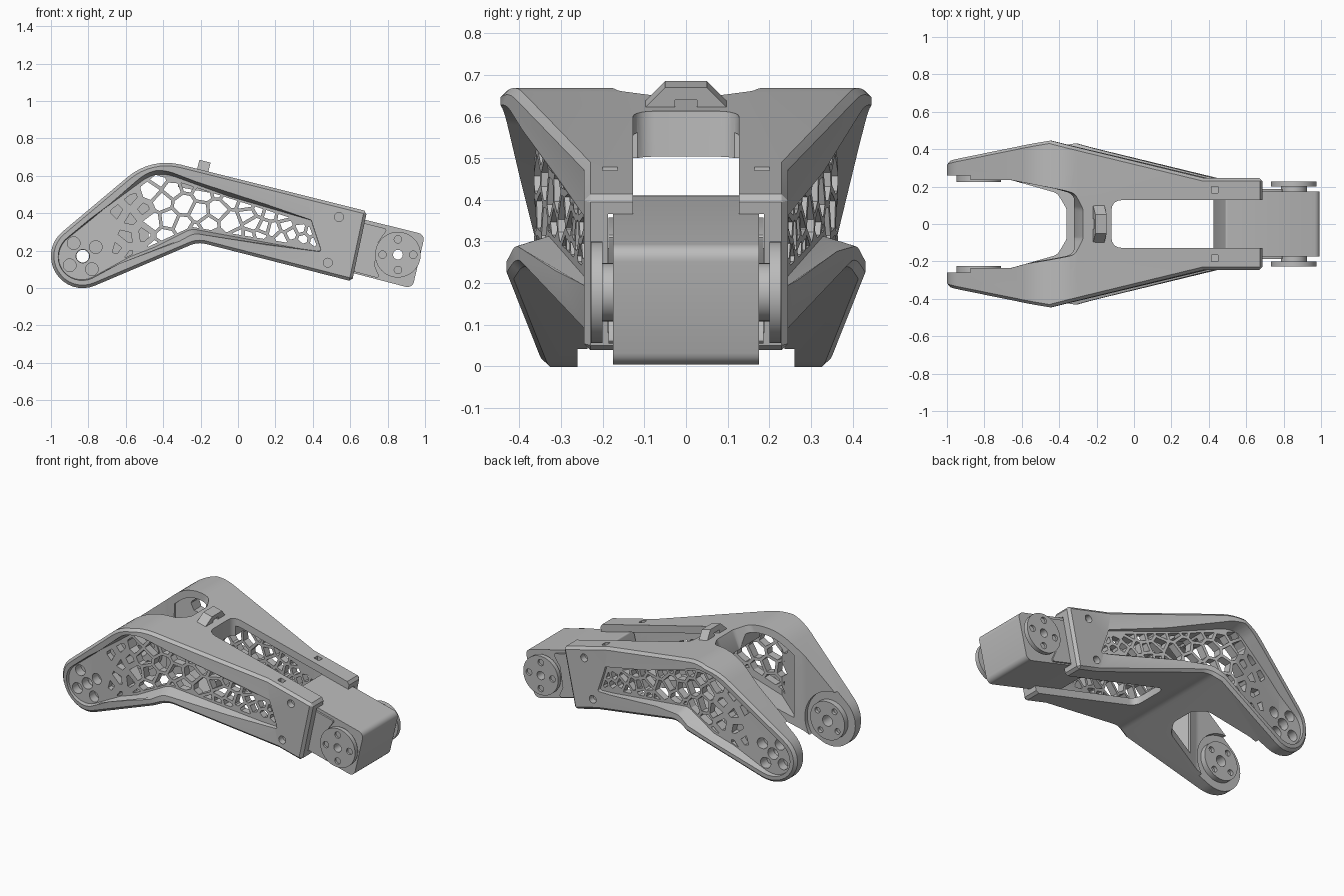
import bpy, bmesh, math, random
from mathutils import Vector

if "Cube" in bpy.data.objects:
    bpy.data.objects.remove(bpy.data.objects["Cube"])

grey = bpy.data.materials.new("plain grey")
grey.use_nodes = True
grey.diffuse_color = (0.5, 0.5, 0.5, 1)
grey.node_tree.nodes["Principled BSDF"].inputs["Base Color"].default_value = (0.5, 0.5, 0.5, 1)


# ---- helpers ----
def fillet(corners, n=9):
    """Round each (u, v, radius) corner into an arc of n points."""
    out = []
    for i, c in enumerate(corners):
        p = Vector(c[:2])
        a = (Vector(corners[i - 1][:2]) - p).normalized()
        b = (Vector(corners[(i + 1) % len(corners)][:2]) - p).normalized()
        half = a.angle(b) / 2
        if c[2] == 0:
            out.append(p)
            continue
        mid = p + (a + b).normalized() * c[2] / math.sin(half)
        s = p + a * c[2] / math.tan(half) - mid
        e = p + b * c[2] / math.tan(half) - mid
        turn = s.angle_signed(e)
        for k in range(n):
            t = -turn * k / (n - 1)
            out.append(mid + Vector((s.x * math.cos(t) - s.y * math.sin(t),
                                     s.x * math.sin(t) + s.y * math.cos(t))))
    return out


def inset(corners, d):
    """Move every edge of a clockwise outline inwards by d."""
    out = []
    for i, c in enumerate(corners):
        p = Vector(c[:2])
        a = (p - Vector(corners[i - 1][:2])).normalized()
        b = (Vector(corners[(i + 1) % len(corners)][:2]) - p).normalized()
        na, nb = Vector((a.y, -a.x)), Vector((b.y, -b.x))
        q = p + (na + nb) * d / (1 + na.dot(nb))
        r = c[2] + (d if a.cross(b) > 0 else -d)
        out.append((q.x, q.y, max(r, 0)))
    return out


def loft(name, pairs):
    """One object of closed lofts between pairs of 3D rings."""
    bm = bmesh.new()
    for ring_a, ring_b in pairs:
        va, vb = [bm.verts.new(p) for p in ring_a], [bm.verts.new(p) for p in ring_b]
        n = len(va)
        bm.faces.new(va)
        bm.faces.new(vb[::-1])
        for i in range(n):
            bm.faces.new((va[i], vb[i], vb[(i + 1) % n], va[(i + 1) % n]))
    bmesh.ops.remove_doubles(bm, verts=bm.verts, dist=0.0015)
    bmesh.ops.recalc_face_normals(bm, faces=bm.faces)
    me = bpy.data.meshes.new(name)
    bm.to_mesh(me)
    bm.free()
    me.materials.append(grey)
    ob = bpy.data.objects.new(name, me)
    bpy.context.collection.objects.link(ob)
    return ob


def side(name, prisms):
    """Prisms drawn in x, z and running along y: (points, y0, y1[, far points])."""
    return loft(name, [([(p[0], y0, p[1]) for p in pts], [(p[0], y1, p[1]) for p in (far[0] if far else pts)])
                       for pts, y0, y1, *far in prisms])


def plan(name, pts, z0, z1, far=None):
    return loft(name, [([(p[0], p[1], z0) for p in pts], [(p[0], p[1], z1) for p in far or pts])])


def slab(c, a, b):
    """Block whose two sides lie on y = +-(c + a x + b z)."""
    ends = [(-1.2, -0.2), (1.2, -0.2), (1.2, 1), (-1.2, 1)]
    return loft("tool", [[[(x, sg * (c + a * x + b * z), z) for x, z in ends] for sg in (1, -1)]])


def both(half):
    """Mirror a half plan outline across y = 0."""
    return list(half) + [(p[0], -p[1], *p[2:]) for p in reversed(half)]


def apply(ob):
    me = bpy.data.meshes.new_from_object(ob.evaluated_get(bpy.context.evaluated_depsgraph_get()))
    ob.modifiers.clear()
    ob.data = me


def boolean(ob, tool, op="DIFFERENCE"):
    m = ob.modifiers.new("bool", "BOOLEAN")
    m.operation, m.solver, m.object, m.use_self = op, "EXACT", tool, True
    apply(ob)
    bpy.data.objects.remove(tool)
    return ob


def disc(x, z, r, n=32):
    return [(x + r * math.cos(math.tau * i / n), z + r * math.sin(math.tau * i / n)) for i in range(n)]


def ring_of(x, z, dist, r, turn):
    return [disc(x + dist * math.cos(turn + k * math.pi / 2), z + dist * math.sin(turn + k * math.pi / 2), r, 20)
            for k in range(4)]


def on_both(shapes, y0, y1):
    return [(s, sg * y0, sg * y1) for s in shapes for sg in (1, -1)]


# ---- frame: bent side outline trimmed by leaning side planes ----
bend = [(-0.898, -0.044, 0.168), (-1.0515, 0.206, 0.168), (-0.464, 0.699, 0.32)]
crotch = (-0.2145, 0.246, 0.13)
outline = bend + [(0.69, 0.41, 0), (0.61, 0.035, 0), crotch]
frame = side("leg_frame", [(fillet(outline), -0.6, 0.6)])
width = slab(0.3645, -0.255, -0.05)
tail = both([(0.1, 0.245), (0.8, 0.245)])
boolean(width, plan("tool", tail, -0.1, 0.9), "UNION")
boolean(frame, width, "INTERSECT")
boolean(frame, slab(0.4526, 0.134, 0.082), "INTERSECT")
m = frame.modifiers.new("chamfer", "BEVEL")
m.width, m.segments, m.limit_method, m.angle_limit = 0.016, 1, "ANGLE", math.radians(40)
m.use_clamp_overlap = False
apply(frame)

# hollow inside, then the thick cross bridge
hollow = side("tool", [(fillet(inset(bend + [(0.85, 0.37, 0), (0.85, -0.025, 0), crotch], 0.045)), -0.6, 0.6)])
room = both([(-0.6, 0.235), (-0.45, 0.315), (0.4, 0.187), (0.8, 0.187)])
boolean(hollow, plan("tool", room, -0.2, 1), "INTERSECT")
boolean(frame, hollow)
bridge = [(-0.32, 0.54), (-0.1, 0.5), (-0.1, 0.59), (-0.32, 0.64)]
boolean(frame, side("tool", [(bridge, -0.28, 0.28)]), "UNION")


# fork mouth (flaring open towards the top), motor slot and foot pockets
def mouth(end):
    return fillet(both([(-1.2, 0.236, 0), (-0.66, 0.236, 0.1), (end - 0.05, 0.165, 0.06), (end, 0.08, 0.06)]), 6)


boolean(frame, plan("tool", mouth(-0.36), -0.2, 0.46))
boolean(frame, plan("tool", mouth(-0.36), 0.45, 0.7, mouth(-0.25)))
slot = both([(-0.12, 0.127, 0.05), (0.9, 0.127, 0)])
boolean(frame, plan("tool", fillet(slot, 6), -0.2, 1))
boolean(frame, side("tool", on_both([disc(-0.87, 0.15, 0.205, 48)], 0.1, 0.26)))

# recessed outer panels with sloping walls
floor_edge = [(-0.878, 0.019, 0.115), (-0.986, 0.195, 0.115), (-0.424, 0.585, 0.2),
              (0.39, 0.36, 0.01), (0.445, 0.195, 0.01), (-0.28, 0.36, 0.1)]
rim_edge = [(-0.888, -0.012, 0.14), (-1.019, 0.2, 0.14), (-0.45, 0.657, 0.2),
            (0.40, 0.38, 0.01), (0.46, 0.175, 0.01), (-0.23, 0.275, 0.1)]
for sg in (1, -1):
    cut = side("tool", [(fillet(floor_edge), sg * 0.2, sg * 0.46, fillet(rim_edge))])
    depth = [(-1.1, 0.318), (-0.8, 0.318), (-0.45, 0.365), (0.48, 0.215), (0.48, 0.7), (-1.1, 0.7)]
    boolean(cut, plan("tool", [(x, sg * y) for x, y in depth], -0.2, 1), "INTERSECT")
    boolean(frame, cut)


# ---- web of cells cut through the panels ----
def clip(poly, point, normal):
    out = []
    for i, q in enumerate(poly):
        p = poly[i - 1]
        dp, dq = (p - point).dot(normal), (q - point).dot(normal)
        if dp * dq < 0:
            out.append(p + (q - p) * dp / (dp - dq))
        if dq <= 0:
            out.append(q)
    return out


random.seed(4)
seeds = []
for _ in range(6000):
    p = Vector((random.uniform(-0.8, 0.46), random.uniform(0.1, 0.68)))
    gap = 0.073 if p.x < 0.05 else 0.05
    if all((p - q).length > gap for q in seeds):
        seeds.append(p)
foot_lo, foot_hi, top = Vector((-0.878, 0.035)), Vector((-0.986, 0.175)), Vector((-0.44, 0.605))
end_hi, end_lo, low = Vector((0.375, 0.345)), Vector((0.425, 0.215)), Vector((-0.25, 0.327))
cells = []
for p in seeds:
    wall = 0.022 if p.x < -0.48 else 0.009
    cell = [p + Vector(o) for o in ((-0.08, -0.08), (0.08, -0.08), (0.08, 0.08), (-0.08, 0.08))]
    for q in seeds:
        if q is not p and (q - p).length < 0.3:
            n = (q - p).normalized()
            cell = clip(cell, (p + q) / 2 - n * wall, n)
    lower = (low, foot_lo) if p.x < low.x else (end_lo, low)
    for a, b in ((foot_hi, top), (top, end_hi), (end_hi, end_lo), lower):
        e = (b - a).normalized()
        cell = clip(cell, a, Vector((-e.y, e.x)))
    cell = clip(cell, Vector((-0.68, 0)), Vector((-1, 0)))
    cell = [c for i, c in enumerate(cell) if (c - cell[i - 1]).length > 0.004]
    area = abs(sum(cell[i - 1].cross(c) for i, c in enumerate(cell))) / 2 if len(cell) > 2 else 0
    if area > 0.0004:
        cells.append((cell, 0.3 if p.x < -0.5 else 0.14))
boolean(frame, side("tool", [(c, sg * y, sg * 0.365) for c, y in cells for sg in (1, -1)]))

# ---- screw holes ----
fx, fz = -0.83, 0.17
boolean(frame, side("tool", on_both(ring_of(fx, fz, 0.085, 0.034, 0.61) + [disc(fx, fz, 0.036)], 0.2, 0.5)))
boolean(frame, side("tool", on_both([disc(0.54, 0.38, 0.024), disc(0.48, 0.135, 0.024)], 0.205, 0.4)))
notch = [(0.415, 0.44), (0.45, 0.44), (0.45, 0.6), (0.415, 0.6)]
boolean(frame, side("tool", on_both([notch], 0.165, 0.2)))

# ---- foot discs on the inner faces ----
for name, sg in (("left_foot_disc", 1), ("right_foot_disc", -1)):
    ob = side(name, [(disc(fx, fz, 0.12, 48), sg * 0.225, sg * 0.262)])
    boolean(ob, side("tool", [(disc(fx, fz, 0.034), sg * 0.2, sg * 0.3)]))
    boolean(ob, side("tool", [(s, sg * 0.2, sg * 0.245) for s in ring_of(fx, fz, 0.085, 0.018, 0.61)]))

# ---- cable clip on the bridge ----
arch = [(-0.12, 0.61), (-0.12, 0.628), (-0.1, 0.635), (-0.05, 0.685), (0.05, 0.685), (0.1, 0.635),
        (0.12, 0.628), (0.12, 0.61), (0.026, 0.605), (0.026, 0.655), (-0.026, 0.655), (-0.026, 0.605)]
loft("cable_clip", [([(-0.225 + (z - 0.61) * 0.25, y, z) for y, z in arch],
                     [(-0.165 + (z - 0.61) * 0.25, y, z - 0.015) for y, z in arch])])

# ---- motor ----
block = [(0.49, 0.412, 0.01), (1.0, 0.285, 0.035), (0.932, -0.003, 0.035), (0.422, 0.13, 0.01)]
motor = side("motor_body", [(fillet(block, 6), -0.175, 0.175)])
mx, mz = 0.855, 0.178
boolean(motor, side("tool", [(disc(mx, mz, 0.026), -0.3, 0.3)]))
ear = fillet([(0.62, 0.36, 0.01), (0.80, 0.315, 0.01), (0.75, 0.245, 0.01), (0.73, 0.12, 0.01),
              (0.76, 0.05, 0.01), (0.57, 0.10, 0.01)], 4)
side("motor_side_plates", on_both([ear], 0.17, 0.186))
for name, sg in (("left_motor_horn", 1), ("right_motor_horn", -1)):
    ob = side(name, [(disc(mx, mz, 0.122, 48), sg * 0.2, sg * 0.228)])
    boolean(ob, side("tool", [(disc(mx, mz, 0.07), sg * 0.17, sg * 0.21)]), "UNION")
    boolean(ob, side("tool", [(disc(mx, mz, 0.026), sg * 0.1, sg * 0.3)]))
    boolean(ob, side("tool", [(s, sg * 0.215, sg * 0.3) for s in ring_of(mx, mz, 0.082, 0.02, 0)]))

# ---- smooth the rounded faces, keep edges crisp ----
for ob in bpy.context.collection.objects:
    if ob.type == "MESH":
        bpy.ops.object.select_all(action="DESELECT")
        ob.select_set(True)
        bpy.context.view_layer.objects.active = ob
        bpy.ops.object.shade_smooth_by_angle(angle=math.radians(25))
